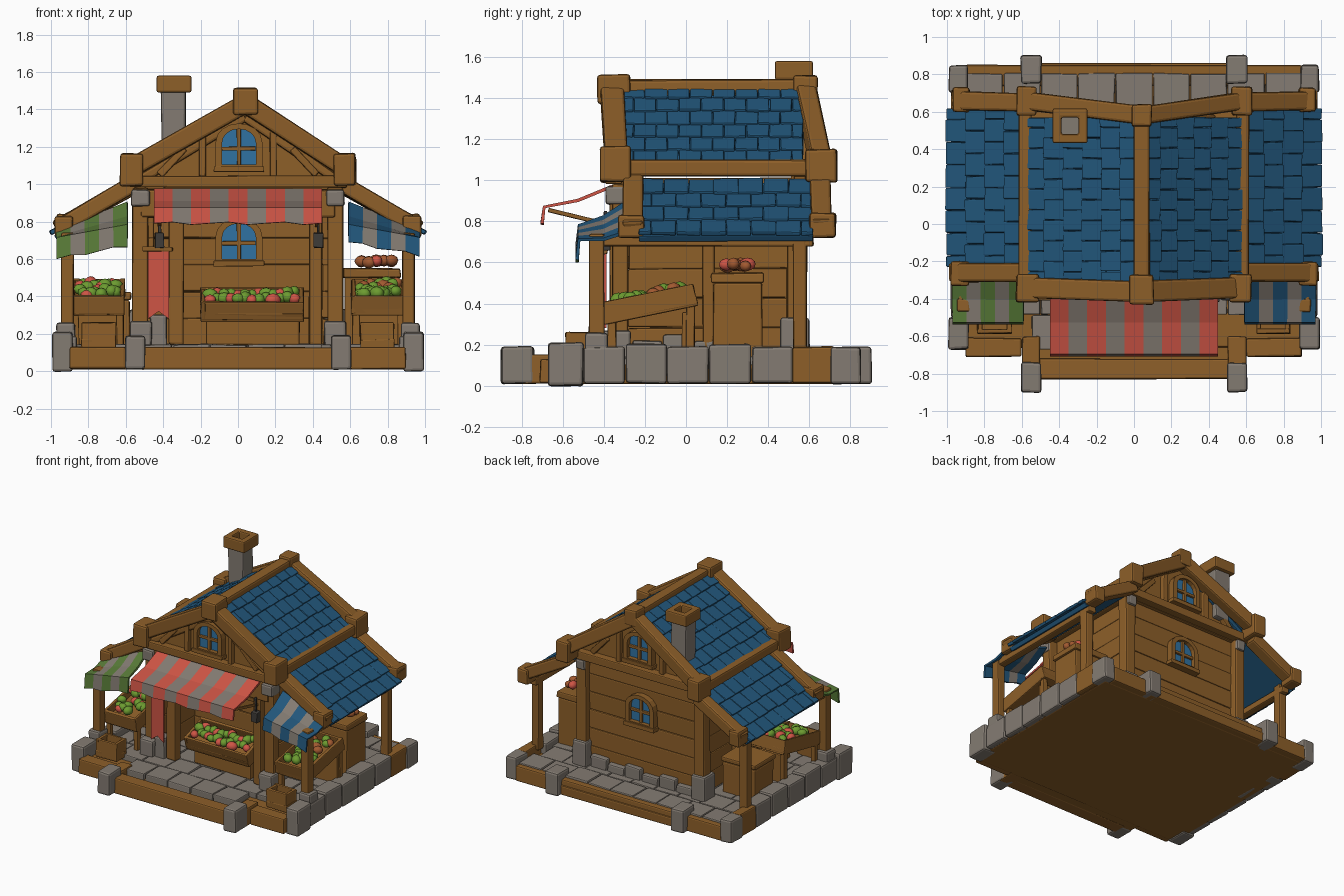
import bpy, bmesh, math, random
from mathutils import Vector, Matrix

if "Cube" in bpy.data.objects:
    bpy.data.objects.remove(bpy.data.objects["Cube"])

random.seed(4)

def material(name, r, g, b):
    m = bpy.data.materials.new(name)
    m.diffuse_color = (r, g, b, 1)
    m.use_nodes = True
    m.node_tree.nodes["Principled BSDF"].inputs["Base Color"].default_value = m.diffuse_color
    return m

WOOD = material("wood", 0.27, 0.115, 0.022)
STONE = material("stone", 0.23, 0.20, 0.17)
ROOF = material("roof_blue", 0.016, 0.095, 0.20)
RED = material("red_cloth", 0.62, 0.09, 0.06)
GREEN = material("green_cloth", 0.10, 0.20, 0.04)
LEAF = material("leaf_green", 0.15, 0.33, 0.03)
GLASS = material("window_blue", 0.03, 0.17, 0.36)
FRUIT = material("fruit_brown", 0.36, 0.10, 0.03)
IRON = material("dark_iron", 0.05, 0.045, 0.04)
I3 = Matrix.Identity(3)

def finish(name, bm, mats, bevel=0.0, solid=0.0, smooth=False):
    bmesh.ops.recalc_face_normals(bm, faces=bm.faces)
    for f in bm.faces:
        f.smooth = smooth
    me = bpy.data.meshes.new(name)
    bm.to_mesh(me)
    bm.free()
    for m in mats:
        me.materials.append(m)
    ob = bpy.data.objects.new(name, me)
    bpy.context.collection.objects.link(ob)
    if solid:
        s = ob.modifiers.new("solid", 'SOLIDIFY')
        s.thickness, s.offset = solid, 0
    if bevel:
        b = ob.modifiers.new("bevel", 'BEVEL')
        b.width, b.segments = bevel, 2
    return ob

def boxes(name, items, mat, bevel=0.01, jitter=0.004):
    """items: (centre, size[, rotation])"""
    bm = bmesh.new()
    for it in items:
        rot = it[2] if len(it) > 2 else I3
        M = Matrix.Translation(it[0]) @ rot.to_4x4() @ Matrix.Diagonal((*it[1], 1))
        for v in bmesh.ops.create_cube(bm, size=1, matrix=M)['verts']:
            v.co += Vector([random.uniform(-jitter, jitter) for _ in range(3)])
    return finish(name, bm, [mat], bevel)

def span(x0, x1, y0, y1, z0, z1):
    return (((x0 + x1) / 2, (y0 + y1) / 2, (z0 + z1) / 2), (abs(x1 - x0), abs(y1 - y0), abs(z1 - z0)))

def beam(p, q, w, h):
    p, q = Vector(p), Vector(q)
    return ((p + q) / 2, ((q - p).length, w, h), (q - p).to_track_quat('X', 'Z').to_matrix())

def mirrored(f):
    return [it for s in (-1, 1) for it in f(s)]

# ---- base
boxes("base_slab", [span(-.94, .94, -.66, .80, .01, .10), span(-.56, .56, -.80, .86, .012, .09)], WOOD)
floor = []
for j in range(8):
    off = .05 * (j % 2)
    for i in range(9):
        x, y = -.88 + i * .2 + off, -.66 + j * .185
        if j == 0 and abs(x) > .52:
            continue
        floor.append(((x + .03, y + .08, .105), (.195, .18, .07 + random.uniform(0, .012))))
boxes("floor_stones", floor, STONE, .008)
boxes("base_beams", [span(-.52, .52, -.83, -.72, .012, .13), span(-.9, .9, .74, .85, .012, .13)] + mirrored(lambda s: [
    span(s * .6, s * .9, -.71, -.61, .012, .13), span(s * .5, s * .6, -.8, -.6, .012, .15),
    span(s * .9, s * .98, .52, .72, .012, .19)]), WOOD)
boxes("base_corner_stones", mirrored(lambda s: [
    span(s * .885, s * .995, -.67, -.50, 0, .21), span(s * .89, s * .99, .70, .85, .01, .19),
    span(s * .495, s * .605, -.90, -.74, .01, .19), span(s * .495, s * .605, .75, .905, .01, .19),
    span(s * .87, s * .97, -.49, -.38, .1, .26)]), STONE, .015)
boxes("side_kerb_stones", mirrored(lambda s: [
    span(s * .86, s * .98, -.5 + i * .205, -.3 + i * .205, .012, .19 + .012 * (i % 2)) for i in range(5)]), STONE, .014)

# ---- walls
H = .143
boxes("side_wall_planks", mirrored(lambda s: [
    span(s * .45, s * .50, -.28, .52, .14 + i * H, .14 + (i + 1) * H) for i in range(6)]), WOOD, .008)
boxes("back_wall_planks", [span(-.5, .5, .48, .53, .14 + i * H, .14 + (i + 1) * H) for i in range(6)], WOOD, .008)
boxes("front_wall_planks", [span(-.46, .46, .10, .14, .14 + i * H, .14 + (i + 1) * H) for i in range(6)], WOOD, .008)
boxes("ceiling", [span(-.54, .54, -.33, .55, .97, 1.01)], WOOD)
boxes("wall_posts", mirrored(lambda s: [
    span(s * .48, s * .565, -.36, -.28, .2, .98), span(s * .47, s * .56, .49, .58, .2, .98),
    span(s * .49, s * .53, .08, .14, .14, .98)]) + [
    span(-.37, -.29, -.37, -.29, .14, .9), span(.38, .45, -.36, -.29, .14, .9),
    span(-.52, .52, -.37, -.28, .82, .97)], WOOD, .012)
boxes("post_stones", mirrored(lambda s: [
    span(s * .46, s * .58, -.41, -.27, .13, .27), span(s * .46, s * .58, .46, .60, .13, .33),
    span(s * .47, s * .57, -.39, -.28, .88, .97), span(s * .47, s * .55, .5, .6, .90, .98)]) +
    [span(-.47, -.38, -.38, -.28, .13, .3)], STONE, .014)
boxes("wall_foot_stones", [span(-.45 + i * .15, -.31 + i * .15, .5, .57, .13, .2 + .03 * (i % 2)) for i in range(6)] +
    mirrored(lambda s: [span(s * .47, s * .53, -.26 + i * .15, -.12 + i * .15, .13, .22 + .03 * (i % 2)) for i in range(3)]), STONE, .01)

# ---- gables
for name, y, out in (("front_gable", -.32, -1), ("back_gable", .53, 1)):
    bm = bmesh.new()
    bm.faces.new([bm.verts.new((x, y, z)) for x, z in ((-.54, 1.0), (.56, 1.0), (.56, 1.07), (.04, 1.42), (-.54, 1.07))])
    finish(name, bm, [WOOD], solid=.04)
    yo = y + out * .035
    boxes(name + "_studs", [span(-.58, .58, yo - .04, yo + .04, .98, 1.045)] + mirrored(lambda s: [
        span(s * .19 - .02, s * .19 + .02, yo - .02, yo + .02, 1.04, 1.28),
        beam((s * .42, yo, 1.05), (s * .29, yo, 1.19), .04, .04)]), WOOD, .008)

# ---- main roof and side roofs
def shingles(name, a, b, y0, y1, rows, cols):
    a, b = Vector((a[0], 0, a[1])), Vector((b[0], 0, b[1]))
    q = (b - a).to_track_quat('X', 'Z').to_matrix()
    L, w = (b - a).length, (y1 - y0) / cols
    n = q @ Vector((0, 0, 1))
    tilt = q @ Matrix.Rotation(-.09, 3, 'Y')
    items = [((a + b) / 2 + Vector((0, (y0 + y1) / 2, 0)) - n * .03, (L, y1 - y0, .03), q)]
    for r in range(rows):
        for c in range(cols + r % 2):
            lo = max(y0, y0 + (c - .5 * (r % 2)) * w)
            hi = min(y1, y0 + (c + 1 - .5 * (r % 2)) * w)
            k = L / rows * random.uniform(1.1, 1.25)
            items.append((a.lerp(b, (r + .5) / rows) + Vector((0, (lo + hi) / 2, 0)), (k, hi - lo - .002, .022), tilt))
    boxes(name, items, ROOF, .006, .003)

RX = .04
shingles("roof_left", (RX, 1.46), (-.57, 1.08), -.31, .57, 6, 8)
shingles("roof_right", (RX, 1.46), (.58, 1.08), -.31, .57, 6, 8)
shingles("side_roof_left", (-.58, 1.0), (-.99, .74), -.23, .62, 4, 7)
shingles("side_roof_right", (.58, 1.0), (.99, .74), -.23, .62, 4, 7)
boxes("ridge_beam", [span(RX - .04, RX + .045, -.38, .6, 1.41, 1.49), span(RX - .065, RX + .065, -.43, -.27, 1.37, 1.515),
                     span(RX - .055, RX + .055, .52, .64, 1.38, 1.51)], WOOD, .014)
boxes("roof_rake_beams", mirrored(lambda s: [
    beam((RX, -.36, 1.43), (s * .60, -.34, 1.07), .11, .10), beam((RX, .58, 1.43), (s * .60, .66, 1.07), .10, .10),
    beam((RX, -.34, 1.36), (s * .53, -.33, 1.02), .06, .05)]), WOOD, .014)
boxes("eave_beams", mirrored(lambda s: [
    span(s * .545, s * .615, -.36, .68, 1.02, 1.10), span(s * .51, s * .63, -.42, -.27, .99, 1.165),
    span(s * .52, s * .63, .58, .735, .99, 1.15)]), WOOD, .014)
boxes("side_rake_beams", mirrored(lambda s: [
    beam((s * .56, -.26, 1.0), (s * .97, -.26, .76), .10, .09), beam((s * .56, .65, .99), (s * .96, .66, .77), .10, .09),
    span(s * .88, s * .98, -.33, -.2, .72, .83), span(s * .88, s * .97, .6, .73, .72, .84)]), WOOD, .014)
boxes("side_stall_posts", mirrored(lambda s: [
    span(s * .88, s * .945, -.47, -.40, .2, .74), span(s * .88, s * .945, .52, .59, .15, .76),
    span(s * .88, s * .94, -.46, .62, .68, .735)]), WOOD, .01)

# ---- chimney
boxes("chimney_shaft", [span(-.41, -.28, .46, .59, 1.1, 1.51)], STONE, .012)
bm = bmesh.new()
ring = [[bm.verts.new((-.342 + sx * r, .525 + sy * r, z)) for sx, sy in ((-1, -1), (1, -1), (1, 1), (-1, 1))]
        for r, z in ((.05, 1.49), (.093, 1.49), (.093, 1.58), (.045, 1.58), (.045, 1.50))]
for A, B in zip(ring, ring[1:]):
    for i in range(4):
        bm.faces.new((A[i], A[(i + 1) % 4], B[(i + 1) % 4], B[i]))
finish("chimney_cap", bm, [WOOD], .01)

# ---- arched windows
def arch(w, h, z):
    pts = [(-w, z), (w, z)]
    return pts + [(w * math.cos(t * math.pi / 8), z + h - w * .8 + w * .8 * math.sin(t * math.pi / 8)) for t in range(9)]

def window(name, x, y, z, out):
    outer, inner = arch(.125, .25, z), arch(.09, .19, z + .03)
    bm = bmesh.new()
    A = [bm.verts.new((x + p, y + out * .025, q)) for p, q in outer]
    B = [bm.verts.new((x + p, y + out * .025, q)) for p, q in inner]
    for i in range(len(A)):
        j = (i + 1) % len(A)
        bm.faces.new((A[i], A[j], B[j], B[i]))
    finish(name + "_frame", bm, [WOOD], solid=.05)
    bm = bmesh.new()
    bm.faces.new([bm.verts.new((x + p * 1.03, y + out * .012, q)) for p, q in inner])
    finish(name + "_glass", bm, [GLASS], solid=.008)
    boxes(name + "_bars", [((x, y + out * .022, z + .125), (.022, .022, .2)), ((x, y + out * .022, z + .115), (.18, .022, .022)),
                           ((x, y + out * .03, z + .005), (.27, .06, .03))], WOOD, .004, .002)

window("front_gable_window", .005, -.34, 1.075, -1)
window("back_gable_window", .005, .55, 1.075, 1)
window("front_window", .005, .10, .57, -1)
window("back_window", .005, .53, .57, 1)

# ---- striped awnings
def awning(name, bl, br, fl, fr, drop, n, cloth):
    bl, br, fl, fr = map(Vector, (bl, br, fl, fr))
    bm = bmesh.new()
    grid = []
    for i in range(n + 1):
        t = i / n
        b, f = bl.lerp(br, t), fl.lerp(fr, t)
        mid = (b + f) / 2 + Vector((0, 0, -.018))
        sag = .008 * math.sin(i * 2.1)
        grid.append([bm.verts.new(p) for p in (b, mid, f, f + Vector((0, -.01, -drop + sag)))])
    for i in range(n):
        for k in range(3):
            bm.faces.new((grid[i][k], grid[i + 1][k], grid[i + 1][k + 1], grid[i][k + 1])).material_index = i % 2
    finish(name, bm, [cloth, STONE], solid=.016)

awning("front_awning", (-.45, -.36, .97), (.45, -.36, .97), (-.45, -.69, .87), (.45, -.69, .87), .08, 9, RED)
awning("left_awning", (-.97, -.28, .75), (-.59, -.28, .90), (-.97, -.52, .71), (-.59, -.52, .78), .11, 5, GREEN)
awning("right_awning", (.59, -.28, .90), (.97, -.28, .75), (.59, -.52, .78), (.97, -.52, .71), .09, 5, ROOF)
boxes("awning_arms", mirrored(lambda s: [beam((s * .42, -.36, .78), (s * .42, -.67, .855), .02, .02)]), WOOD, .004, .001)

# ---- hanging banner and lamps
bm = bmesh.new()
bm.faces.new([bm.verts.new((x, -.395, z)) for x, z in ((-.48, .65), (-.37, .65), (-.37, .28), (-.425, .32), (-.48, .28))])
finish("banner", bm, [RED], solid=.014)
boxes("banner_rod", [span(-.51, -.35, -.41, -.38, .64, .665)], WOOD, .005)
boxes("lamps", [span(x - .025, x + .025, -.42, -.37, .66, .74) for x in (-.42, .43)] +
      [span(x - .008, x + .008, -.40, -.38, .73, .85) for x in (-.42, .43)], IRON, .006)

# ---- produce crates
def produce(name, R, c, w, d, n, kinds):
    for kind, m in enumerate(kinds):
        bm = bmesh.new()
        for i in range(kind, n, len(kinds)):
            col = (i // 2) / max(1, n // 2 - 1) - .5
            p = Vector((col * w, (i % 2 - .5) * d * .5 + random.uniform(-.2, .2) * d, random.uniform(0, .015)))
            r = random.uniform(.026, .036)
            M = Matrix.Translation(c + R @ p) @ Matrix.Rotation(random.uniform(0, 3), 4, 'Z') @ Matrix.Diagonal((r * 1.25, r, r, 1))
            bmesh.ops.create_icosphere(bm, subdivisions=2, radius=1, matrix=M)
        finish(f"{name}_{m.name}", bm, [m], smooth=True)

def crate(name, c, w, d, h, ang, n, kinds):
    R, c = Matrix.Rotation(ang, 3, 'X'), Vector(c)
    parts = [((0, 0, -h / 2 + .015), (w, d, .05))]
    for s in (-1, 1):
        parts += [((s * (w / 2 - .012), 0, 0), (.025, d, h)), ((0, s * (d / 2 - .012), 0), (w, .025, h))]
    boxes(name, [(c + R @ Vector(p), sz, R) for p, sz in parts], WOOD, .006)
    if n:
        produce(name + "_produce", R, c + R @ Vector((0, 0, h / 2 - .015)), w - .1, d - .1, n, kinds)

crate("front_crate", (.075, -.27, .36), .55, .24, .10, .35, 26, (RED, LEAF, LEAF))
boxes("front_counter", [span(-.17, .33, -.31, -.17, .14, .30)], WOOD)
crate("left_crate", (-.75, -.18, .40), .29, .46, .10, .2, 22, (LEAF, RED, LEAF))
crate("right_crate", (.75, -.18, .40), .29, .46, .10, .2, 24, (LEAF, LEAF, LEAF, FRUIT))
boxes("crate_legs", mirrored(lambda s: [span(s * x - .02, s * x + .02, y - .02, y + .02, .13, z)
      for x in (.63, .87) for y, z in ((-.36, .34), (.02, .42))] + [span(s * .62, s * .88, -.02, .02, .14, .36)]), WOOD, .006)
for side, s in (("left", -1), ("right", 1)):
    crate(side + "_small_box", (s * .745, -.52, .195), .18, .13, .13, 0, 0, ())
boxes("side_cabinets", [span(.57, .86, .13, .37, .13, .50), span(.56, .87, .12, .38, .50, .55),
                        span(-.86, -.58, .13, .37, .13, .38), span(-.87, -.57, .12, .38, .38, .42)], WOOD)
produce("cabinet_fruit", I3, Vector((.74, .25, .58)), .16, .12, 10, (FRUIT, RED, FRUIT))
